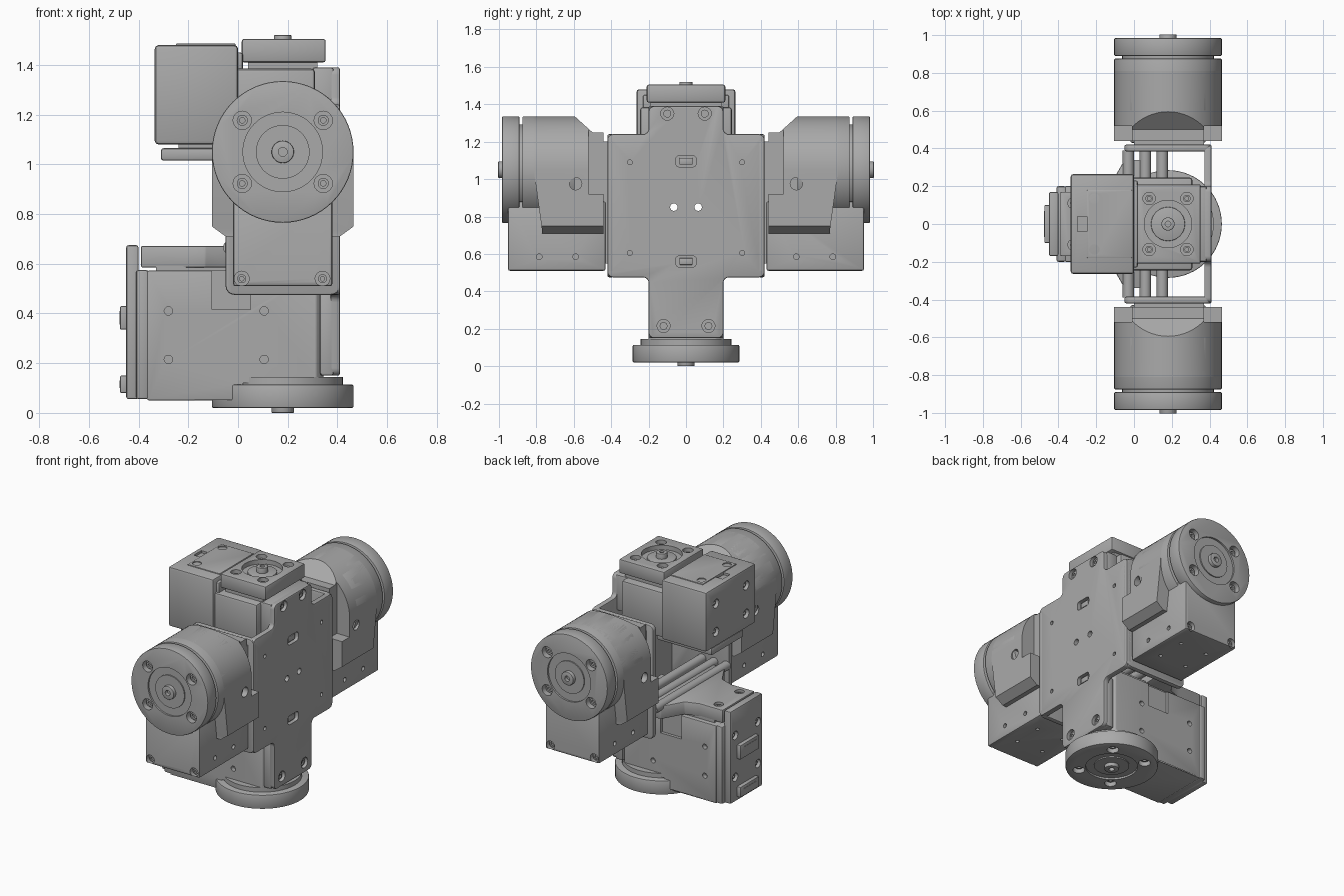
import bpy, bmesh, math
from mathutils import Vector

if "Cube" in bpy.data.objects:
    bpy.data.objects.remove(bpy.data.objects["Cube"])

grey = bpy.data.materials.new("machine grey")
grey.use_nodes = True
COLOUR = (0.4, 0.4, 0.4, 1)
grey.diffuse_color = COLOUR
grey.node_tree.nodes["Principled BSDF"].inputs["Base Color"].default_value = COLOUR

PLACE = {"x": lambda a, b, t: (t, a, b),
         "y": lambda a, b, t: (a, t, b),
         "z": lambda a, b, t: (a, b, t)}


def prism(name, axis, pts, lo, hi, corner=0, bevel=0):
    """Extrude an outline along an axis, optionally rounding its corners and rims."""
    lo, hi = min(lo, hi), max(lo, hi)
    bm = bmesh.new()
    face = bm.faces.new([bm.verts.new(PLACE[axis](a, b, lo)) for a, b in pts])
    step = Vector(PLACE[axis](0, 0, hi - lo))
    new = bmesh.ops.extrude_face_region(bm, geom=[face])["geom"]
    bmesh.ops.translate(bm, vec=step, verts=[v for v in new if isinstance(v, bmesh.types.BMVert)])
    bmesh.ops.recalc_face_normals(bm, faces=bm.faces)
    along = [e for e in bm.edges if (e.verts[0].co - e.verts[1].co).cross(step).length < 1e-6]
    if corner:
        bmesh.ops.bevel(bm, geom=along, offset=corner, segments=4, profile=0.5, affect="EDGES")
    if bevel:
        sharp = [e for e in bm.edges if e.calc_face_angle(0) > 0.6]
        bmesh.ops.bevel(bm, geom=sharp, offset=bevel, segments=2, profile=0.5, affect="EDGES")
    mesh = bpy.data.meshes.new(name)
    bm.to_mesh(mesh)
    bm.free()
    mesh.materials.append(grey)
    ob = bpy.data.objects.new(name, mesh)
    bpy.context.collection.objects.link(ob)
    return ob


def box(name, x, y, z, bevel=0.01):
    pts = [(x[0], y[0]), (x[1], y[0]), (x[1], y[1]), (x[0], y[1])]
    return prism(name, "z", pts, z[0], z[1], bevel=bevel)


def disc(name, axis, a, b, r, lo, hi, seg=32, bevel=0):
    turn = [2 * math.pi * i / seg for i in range(seg)]
    return prism(name, axis, [(a + r * math.cos(t), b + r * math.sin(t)) for t in turn],
                 lo, hi, bevel=bevel)


def cut(ob, *cutters):
    """Subtract the cutters from the part and discard them."""
    bpy.context.view_layer.objects.active = ob
    for c in cutters:
        c.hide_render = True
        m = ob.modifiers.new("cut", "BOOLEAN")
        m.operation, m.solver, m.object = "DIFFERENCE", "EXACT", c
        bpy.ops.object.modifier_apply(modifier=m.name)
        bpy.data.objects.remove(c)


def hole(ob, axis, a, b, face, depth, r=0.015):
    cut(ob, disc("hole_cutter", axis, a, b, r, face + 0.1 * math.copysign(1, depth),
                 face - depth, 16))


def screw(ob, axis, a, b, face, depth, r=0.035):
    """Counterbore with a sunken socket screw; depth is positive into a + facing side."""
    hole(ob, axis, a, b, face, depth, r)
    head = disc("screw_head", axis, a, b, r * 0.6, face - depth * 1.1, face - depth * 0.5, 16)
    hole(head, axis, a, b, face - depth * 0.5, depth * 0.3, r * 0.3)


def horn(name, axis, a, b, root, s, r, offsets):
    """Round output flange with ring recess, hub pin and four screws."""
    tip = root + s * 0.094
    ob = disc(name, axis, a, b, r, root, tip, 64, 0.006)
    ring = disc("ring_cutter", axis, a, b, 0.16, tip - s * 0.012, tip + s * 0.05, 48)
    cut(ob, ring)
    disc(name + "_hub", axis, a, b, 0.108, root, tip - s * 0.004, 48)
    for u in (-1, 1):
        for v in (-1, 1):
            screw(ob, axis, a + u * offsets[0], b + v * offsets[1], tip, s * 0.04, 0.037)
    pin = disc(name + "_pin", axis, a, b, 0.045, tip - s * 0.05, tip + s * 0.02, 32, 0.004)
    hole(pin, axis, a, b, tip + s * 0.02, s * 0.03, 0.018)
    disc(name + "_collar", axis, a, b, r * 0.85, root - s * 0.03, root + s * 0.01, 48)


# Side motors, mirrored front to back
CX, CZ, R = 0.18, 1.05, 0.285
arc = [(CX + R * math.cos(math.pi * i / 32), CZ + R * math.sin(math.pi * i / 32)) for i in range(33)]
shell = arc + [(CX - R, 0.75), (CX - 0.23, 0.71), (CX + 0.23, 0.71), (CX + R, 0.75)]
slope = [(0.6, 1.34), (0.5, 1.25), (0.4, 1.25), (0.4, 1.5), (0.6, 1.5)]
wedge = [(0.83, 1.02), (0.81, 1.02), (0.77, 0.73), (0.77, 0.6), (0.83, 0.6)]
for s, side in ((-1, "front"), (1, "back")):
    body = prism(side + "_motor_shell", "y", shell, s * 0.44, s * 0.81)
    for outline in (slope, wedge):
        cut(body, prism("cutter", "x", [(s * y, z) for y, z in outline], -1, 1))
    for x in ((-0.3, -0.01), (0.37, 0.7)):
        cut(body, box("cutter", x, sorted((s * 0.4, s * 0.52)), (0.92, 1.5), 0))
    hole(body, "x", s * 0.59, 0.975, CX + R, 0.05, 0.033)
    hole(body, "x", s * 0.59, 0.975, CX - R, -0.05, 0.033)
    disc(side + "_motor_drum", "y", CX, CZ, R, s * 0.595, s * 0.875, 64, 0.006)
    trunk = box(side + "_motor_base", (-0.02, 0.38), sorted((s * 0.43, s * 0.952)), (0.51, 0.88))
    for x in (0.015, 0.34):
        screw(trunk, "y", x, 0.54, s * 0.952, s * 0.03, 0.03)
    for y in (0.59, 0.785):
        hole(trunk, "x", s * y, 0.585, 0.38, 0.03)
        hole(trunk, "x", s * y, 0.585, -0.02, -0.03)
        for x in (0.08, 0.28):
            hole(trunk, "z", x, s * y, 0.51, -0.02, 0.012)
    horn(side + "_horn", "y", CX, CZ, s * 0.89, s, R, (0.163, 0.127))
    # Bracket cheek and its joint to the motor
    rect = [(-0.05, 0.475), (0.41, 0.475), (0.41, 1.24), (-0.05, 1.24)]
    prism(side + "_bracket_cheek", "y", rect, s * 0.385, s * 0.42, 0.035, 0.008)
    box(side + "_bracket_joint", (0, 0.37), sorted((s * 0.4, s * 0.46)), (0.55, 1.2), 0)

# Cross-shaped bracket plate
half = [(0.2, 0.15), (0.2, 0.475), (0.42, 0.475), (0.42, 1.24), (0.2, 1.24), (0.2, 1.39)]
cross = half + [(-y, z) for y, z in reversed(half)]
plate = prism("bracket_plate", "x", cross, 0.372, 0.41, 0.03, 0.007)
for s in (-1, 1):
    hole(plate, "x", s * 0.065, 0.85, 0.41, 0.1, 0.02)
    for z in (0.605, 1.09):
        hole(plate, "x", s * 0.3, z, 0.41, 0.02, 0.013)
    screw(plate, "x", s * 0.1, 1.35, 0.41, 0.025)
    screw(plate, "x", s * 0.12, 0.215, 0.41, 0.025)
for z in (0.56, 1.095):
    slot = [(-0.055, z - 0.03), (0.055, z - 0.03), (0.055, z + 0.03), (-0.055, z + 0.03)]
    cut(plate, prism("slot_cutter", "x", slot, 0.385, 0.5, 0.02))
    box("slot_key", (0.38, 0.4), (-0.035, 0.035), (z - 0.018, z + 0.018), 0.004)
box("upper_neck", (0.3, 0.385), (-0.2, 0.2), (1.15, 1.39))
box("lower_neck", (0.33, 0.385), (-0.2, 0.2), (0.15, 0.5))

# Upper motor
body = box("top_motor_body", (-0.335, 0.0), (-0.265, 0.265), (1.08, 1.48), 0.015)
cut(body, box("notch_cutter", (-0.3, -0.25), (-0.04, 0.04), (1.465, 1.6), 0))
box("top_motor_front", (-0.02, 0.31), (-0.245, 0.245), (1.08, 1.385), 0.015)
box("top_motor_step", (-0.02, 0.02), (-0.23, 0.23), (1.35, 1.45))
lid = box("top_motor_lid", (-0.25, -0.01), (-0.18, 0.18), (1.46, 1.486), 0.004)
for s in (-1, 1):
    screw(lid, "z", -0.21, s * 0.135, 1.486, 0.02, 0.028)
    for z in (1.18, 1.37):
        screw(body, "x", s * 0.16, z, -0.335, -0.03, 0.03)
box("top_cap_foot", (0.04, 0.32), (-0.19, 0.19), (1.37, 1.42), 0)
cap = box("top_cap", (0.015, 0.353), (-0.21, 0.21), (1.41, 1.505))
cut(cap, disc("recess_cutter", "z", CX, 0, 0.125, 1.475, 1.6, 48))
for u in (-0.1, 0.1):
    for v in (-0.135, 0.135):
        screw(cap, "z", CX + u, v, 1.505, 0.04, 0.033)
disc("top_cap_ring", "z", CX, 0, 0.09, 1.45, 1.485, 48, 0.004)
pin = disc("top_pin", "z", CX, 0, 0.035, 1.45, 1.52, 32, 0.004)
hole(pin, "z", CX, 0, 1.52, 0.03, 0.015)
box("top_motor_idler", (-0.31, 0.1), (-0.17, 0.17), (1.015, 1.065))
box("top_motor_idler_neck", (-0.24, 0.1), (-0.14, 0.14), (1.05, 1.09), 0)

# Lower motor
wide = [(-0.365, -0.2), (0.315, -0.2), (0.345, -0.16), (0.345, 0.16), (0.315, 0.2), (-0.365, 0.2)]
body = prism("bottom_motor_body", "z", wide, 0.05, 0.572, bevel=0.006)
cut(body, box("step_cutter", (0.02, 0.5), (-0.4, 0.4), (0, 0.12), 0))
for s in (-1, 1):
    cut(body, box("pocket_cutter", (-0.105, 0.05), sorted((s * 0.18, s * 0.3)), (0.415, 0.7), 0))
    for x in (-0.28, 0.105):
        for z in (0.215, 0.41):
            hole(body, "y", x, z, s * 0.2, s * 0.03, 0.017)
box("bottom_motor_end", (-0.41, -0.36), (-0.2, 0.2), (0.055, 0.575))
end = box("bottom_motor_end_plate", (-0.45, -0.4), (-0.17, 0.17), (0.055, 0.675))
for s in (-1, 1):
    for z in (0.22, 0.5):
        screw(end, "x", s * 0.12, z, -0.45, -0.03, 0.028)
for z in ((0.08, 0.15), (0.335, 0.43)):
    box("connector", (-0.475, -0.44), (-0.1, 0.1), z, 0.006)
    box("connector_plug", (-0.477, -0.47), (-0.07, 0.07), (z[0] + 0.02, z[1] - 0.02), 0)
horn("bottom_horn", "z", CX, 0, 0.114, -1, R, (0.127, 0.163))

# Collar linking the lower motor to the bracket, with cross rods
half = [(-0.39, 0.17), (-0.22, 0.17), (-0.13, 0.2), (-0.05, 0.34), (0.05, 0.34)]
yoke = prism("yoke", "z", half + [(x, -y) for x, y in reversed(half)], 0.585, 0.672, bevel=0.006)
box("yoke_foot", (-0.33, 0.3), (-0.17, 0.17), (0.56, 0.6), 0)
for s in (-1, 1):
    screw(yoke, "z", -0.32, s * 0.11, 0.672, 0.02, 0.03)
for x in (-0.03, 0.06, 0.15):
    disc("cross_rod", "y", x, 0.665, 0.03, -0.39, 0.39, 20)

# Smooth the curved surfaces, keeping edges sharp
bpy.ops.object.select_all(action="DESELECT")
for ob in bpy.context.scene.objects:
    if ob.type == "MESH":
        ob.select_set(True)
        bpy.context.view_layer.objects.active = ob
bpy.ops.object.shade_smooth_by_angle(angle=math.radians(32))
